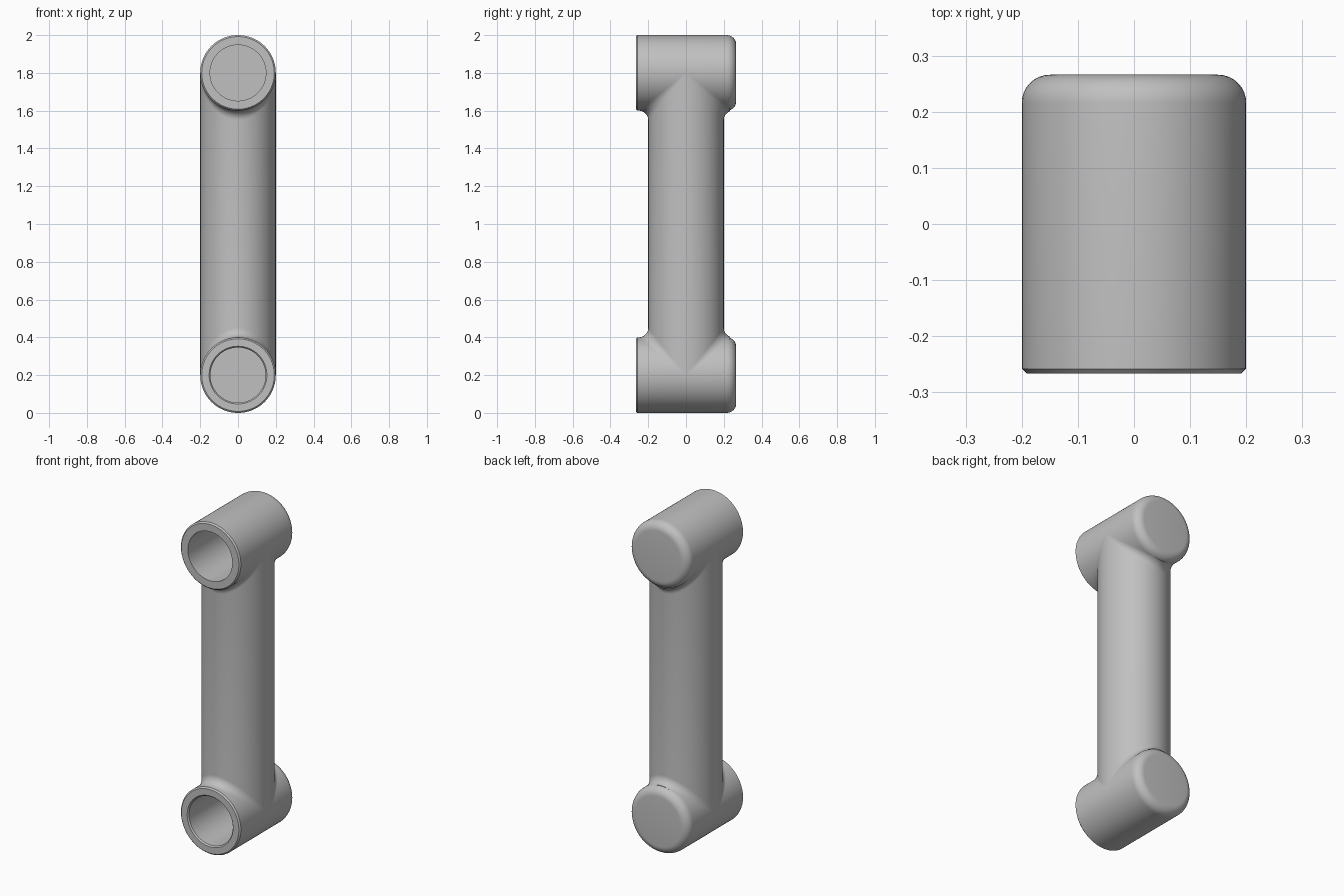
import bpy, bmesh, math

if "Cube" in bpy.data.objects:
    bpy.data.objects.remove(bpy.data.objects["Cube"])

R, HALF, SEG = 0.2, 0.266, 96      # tube radius, half hub length, sides
ROUND, FILLET = 0.05, 0.05         # back edge rounding, arm-to-hub fillet
Z_LOW, Z_HIGH = 0.2, 1.8           # hub axis heights

grey = bpy.data.materials.new("plain grey")
grey.diffuse_color = (0.53, 0.53, 0.53, 1)
grey.use_nodes = True
grey.node_tree.nodes["Principled BSDF"].inputs["Base Color"].default_value = grey.diffuse_color


def loft(name, columns):
    """Closed ring of point columns skinned into a smooth mesh."""
    bm = bmesh.new()
    cols = [[bm.verts.new(p) for p in c] for c in columns]
    for i, a in enumerate(cols):
        b = cols[(i + 1) % len(cols)]
        for j in range(len(a) - 1):
            bm.faces.new((a[j], b[j], b[j + 1], a[j + 1]))
    bmesh.ops.remove_doubles(bm, verts=bm.verts, dist=1e-5)
    bmesh.ops.recalc_face_normals(bm, faces=bm.faces)
    me = bpy.data.meshes.new(name)
    bm.to_mesh(me)
    bm.free()
    ob = bpy.data.objects.new(name, me)
    bpy.context.collection.objects.link(ob)
    me.materials.append(grey)
    bpy.ops.object.select_all(action='DESELECT')
    ob.select_set(True)
    bpy.context.view_layer.objects.active = ob
    bpy.ops.object.shade_smooth_by_angle(angle=math.radians(30))
    return ob


angles = [2 * math.pi * i / SEG for i in range(SEG)]


def hub(name, zc, rim, bore):
    """Horizontal cup: open bore in front, rounded closed back."""
    prof = [(0, HALF - 0.05), (bore, HALF - 0.05), (bore, -HALF + 0.008),
            (rim, -HALF), (R - 0.008, -HALF), (R, -HALF + 0.008)]
    for k in range(9):
        a = math.pi / 2 * k / 8
        prof.append((R - ROUND + ROUND * math.cos(a), HALF - ROUND + ROUND * math.sin(a)))
    prof.append((0, HALF))
    loft(name, [[(r * math.sin(t), y, zc + r * math.cos(t)) for r, y in prof] for t in angles])


hub("lower_hub", Z_LOW, 0.153, 0.146)
hub("upper_hub", Z_HIGH, 0.148, 0.148)


def blend(t):
    """Rolling-ball fillet at angle t, as (x, y, distance from hub axis), hub to arm."""
    c, s = abs(math.cos(t)), math.sin(t)
    sign = 1 if math.cos(t) > 0 else -1
    ctr = ((R + FILLET) * s, (R + FILLET) * c, (R + FILLET) * c)
    u, v = (-s, 0, -c), (-s, -c, 0)          # towards hub, towards arm
    w = math.acos(max(-1, min(1, s * s)))
    pts = []
    for k in range(11):
        f = k / 10
        if w < 1e-4:
            d = u
        else:
            p, q = math.sin((1 - f) * w) / math.sin(w), math.sin(f * w) / math.sin(w)
            d = [p * a + q * b for a, b in zip(u, v)]
        x, y, h = (m + FILLET * n for m, n in zip(ctr, d))
        if sign > 0:
            y = min(y, 0.233)                # meets the rounded back edge
        pts.append((x, sign * y, h))
    return pts


# arm with a fillet at both ends
columns = []
for t in angles:
    pts = blend(t)
    columns.append([(x, y, Z_LOW + h) for x, y, h in pts] +
                   [(x, y, Z_HIGH - h) for x, y, h in reversed(pts)])
loft("arm", columns)
